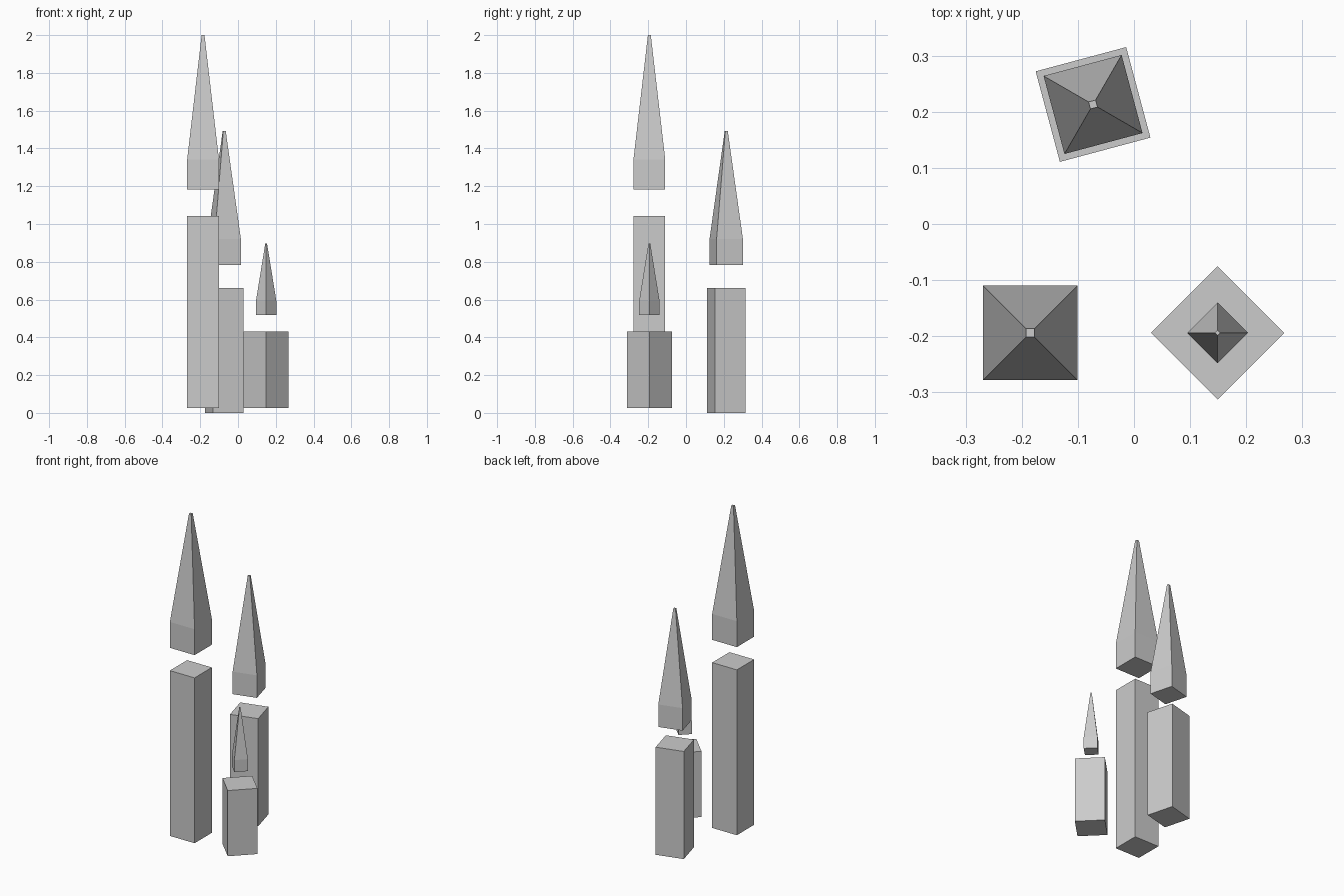
import bpy, bmesh, math

if "Cube" in bpy.data.objects:
    bpy.data.objects.remove(bpy.data.objects["Cube"])


def square_stack(name, center, angle, sections):
    """Loft square sections, given as (z, side length), into a closed solid."""
    bm = bmesh.new()
    rings = []
    for z, side in sections:
        h = side / 2
        rings.append([bm.verts.new((sx * h, sy * h, z))
                      for sx, sy in ((-1, -1), (1, -1), (1, 1), (-1, 1))])
    for low, high in zip(rings, rings[1:]):
        for i in range(4):
            j = (i + 1) % 4
            bm.faces.new((low[i], low[j], high[j], high[i]))
    bm.faces.new(rings[0][::-1])
    bm.faces.new(rings[-1])
    mesh = bpy.data.meshes.new(name)
    bm.to_mesh(mesh)
    bm.free()
    obj = bpy.data.objects.new(name, mesh)
    obj.location = (*center, 0)
    obj.rotation_euler.z = math.radians(angle)
    bpy.context.collection.objects.link(obj)


# name, centre, turn, column (side, bottom, top), spire (side, bottom, tip)
towers = [
    ("tall", (-0.185, -0.194), 0, (0.168, 0.026, 1.043), (0.168, 1.183, 2.0)),
    ("middle", (-0.073, 0.213), 15, (0.167, 0.0, 0.662), (0.144, 0.783, 1.493)),
    ("short", (0.149, -0.194), 45, (0.168, 0.026, 0.430), (0.0764, 0.519, 0.896)),
]

for name, center, angle, (c_side, c_low, c_top), (s_side, s_low, s_tip) in towers:
    # square column
    square_stack(name + "_column", center, angle, [(c_low, c_side), (c_top, c_side)])
    # floating spire: straight base, then a taper to a tiny flat tip
    shoulder = s_low + 0.195 * (s_tip - s_low)
    square_stack(name + "_spire", center, angle,
                 [(s_low, s_side), (shoulder, s_side), (s_tip, s_side * 0.09)])
